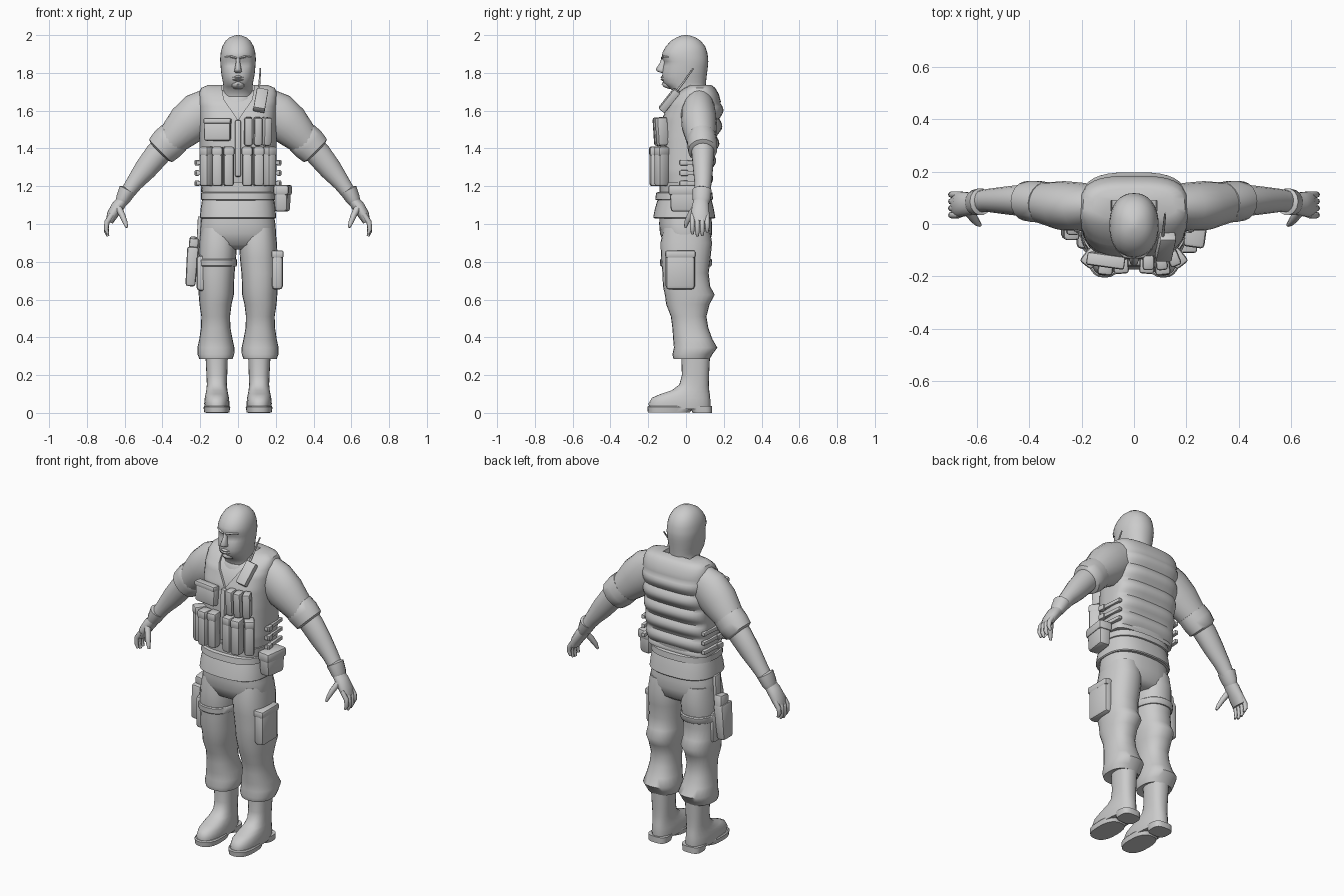
import bpy, bmesh, math
from mathutils import Vector, Euler

Y = Vector((0, 1, 0))


def finish(ob, angle=40):
    bpy.ops.object.select_all(action='DESELECT')
    ob.select_set(True)
    bpy.context.view_layer.objects.active = ob
    bpy.ops.object.shade_smooth_by_angle(angle=math.radians(angle))
    return ob


def to_object(name, bm, angle=40):
    bmesh.ops.recalc_face_normals(bm, faces=bm.faces[:])
    me = bpy.data.meshes.new(name)
    bm.to_mesh(me)
    bm.free()
    ob = bpy.data.objects.new(name, me)
    bpy.context.collection.objects.link(ob)
    return finish(ob, angle)


def loft(name, rings, s=1, angle=40):
    """Skin a list of point rings; s=-1 flips it to the other side."""
    bm = bmesh.new()
    vs = [[bm.verts.new((p[0] * s, p[1], p[2])) for p in r] for r in rings]
    n = len(vs[0])
    for a, b in zip(vs, vs[1:]):
        for i in range(n):
            bm.faces.new((a[i], a[(i + 1) % n], b[(i + 1) % n], b[i]))
    bm.faces.new(vs[0])
    bm.faces.new(vs[-1])
    return to_object(name, bm, angle)


def level(z, cx, yf, yb, rx, e=2.0, n=24, mid=None):
    """Horizontal superellipse ring reaching from y=yf to y=yb."""
    mid = (yf + yb) / 2 if mid is None else mid
    out = []
    for i in range(n):
        c, s = math.cos(2 * math.pi * i / n), math.sin(2 * math.pi * i / n)
        c, s = (math.copysign(abs(v) ** (2 / e), v) for v in (c, s))
        out.append((cx + rx * c, mid + s * ((yb - mid) if s > 0 else (mid - yf)), z))
    return out


def stack(name, rows, s=1, e=2.0, n=24, angle=40):
    return loft(name, [level(*r, e=e, n=n) for r in rows], s, angle)


def tube(name, path, s=1, n=14):
    """Sweep along points (x, y, z, radius in the xz plane, radius in y)."""
    pts = [Vector(p[:3]) for p in path]
    rings = []
    for i, p in enumerate(path):
        t = (pts[min(i + 1, len(pts) - 1)] - pts[max(i - 1, 0)]).normalized()
        a = Y.cross(t).normalized()
        b = t.cross(a)
        rings.append([pts[i] + a * p[3] * math.cos(2 * math.pi * k / n)
                      + b * p[4] * math.sin(2 * math.pi * k / n) for k in range(n)])
    return loft(name, rings, s, 50)


def box(name, loc, size, rot=(0, 0, 0), bevel=0.01, taper=1.0, s=1):
    bm = bmesh.new()
    bmesh.ops.create_cube(bm, size=1)
    for v in bm.verts:
        if v.co.z < 0:
            v.co.x *= taper
            v.co.y *= taper
        v.co = Vector(a * b for a, b in zip(v.co, size))
    bmesh.ops.bevel(bm, geom=bm.edges[:], offset=bevel, segments=2, profile=0.5, affect='EDGES')
    m = Euler([math.radians(a) for a in rot]).to_matrix()
    for v in bm.verts:
        v.co = m @ v.co + Vector(loc)
        v.co.x *= s
    return to_object(name, bm, 35)


# Head with neck, eye sockets pressed in
head = stack("head", [
    (1.60, 0, -.06, .12, .095), (1.67, 0, -.06, .105, .082), (1.71, 0, -.075, .103, .078),
    (1.728, 0, -.10, .104, .077), (1.75, 0, -.122, .106, .080), (1.78, 0, -.126, .109, .086),
    (1.81, 0, -.125, .113, .090), (1.835, 0, -.123, .116, .092), (1.86, 0, -.121, .118, .094),
    (1.88, 0, -.130, .117, .094), (1.91, 0, -.124, .112, .091), (1.94, 0, -.107, .102, .083),
    (1.97, 0, -.080, .078, .066), (1.988, 0, -.05, .05, .044), (1.998, 0, -.022, .02, .018),
    (2.0, 0, -.008, .006, .006)], e=2.2, n=32, angle=60)
for v in head.data.vertices:
    if v.co.y < -.05:
        d = ((abs(v.co.x) - .037) / .026) ** 2 + ((v.co.z - 1.853) / .018) ** 2
        v.co.y += .016 * math.exp(-d)
stack("nose", [(1.885, 0, -.128, -.10, .010), (1.85, 0, -.140, -.10, .012), (1.82, 0, -.160, -.10, .018),
               (1.808, 0, -.153, -.10, .020), (1.80, 0, -.13, -.10, .014)], n=12, angle=60)
stack("lips", [(1.755, 0, -.122, -.09, .02), (1.764, 0, -.135, -.09, .03), (1.77, 0, -.128, -.09, .033),
               (1.777, 0, -.135, -.09, .03), (1.788, 0, -.124, -.09, .018)], n=16)
stack("chin", [(1.715, 0, -.09, -.05, .02), (1.725, 0, -.118, -.05, .032), (1.74, 0, -.129, -.05, .034),
               (1.755, 0, -.122, -.05, .025)], n=16, angle=60)
for s in (1, -1):
    tube("brow", [(.008, -.126, 1.878, .006, .008), (.035, -.119, 1.886, .007, .010),
                  (.066, -.090, 1.884, .005, .008)], s, 8)

# Torso: shirt inside an armour vest with folds across the back and a V neck
KEYS = [(1.17, -.125, .125, .195), (1.28, -.14, .14, .203), (1.45, -.135, .172, .205), (1.56, -.125, .19, .205),
        (1.64, -.095, .187, .208), (1.69, -.05, .173, .207), (1.72, -.01, .155, .195), (1.735, .02, .135, .16)]


def torso_ring(z, inset=0.0, fold=0.0):
    for a, b in zip(KEYS, KEYS[1:]):
        if a[0] <= z <= b[0] + 1e-6:
            f = (z - a[0]) / (b[0] - a[0])
            yf, yb, rx = (a[k] + f * (b[k] - a[k]) for k in (1, 2, 3))
            return level(z, 0, yf + inset, yb + fold - inset, rx - inset, 3.0, 36, .06)


rings = []
for i in range(37):
    z = 1.17 + .48 * i / 36
    rings.append(torso_ring(z, 0, .024 * (abs(math.sin((z - 1.19) / .092 * math.pi)) - .6) if 1.19 < z < 1.65 else 0))
vest = loft("vest", rings + [torso_ring(z) for z in (1.67, 1.69, 1.705, 1.72, 1.735)])
cutter = loft("neck_cutter", [[(-.10, y, 1.80), (.10, y, 1.80), (.075, y, 1.66), (0, y, 1.55), (-.075, y, 1.66)]
                              for y in (-.3, .09)])
mod = vest.modifiers.new("neck", 'BOOLEAN')
mod.object, mod.operation, mod.solver = cutter, 'DIFFERENCE', 'EXACT'
bpy.context.view_layer.objects.active = vest
bpy.ops.object.modifier_apply(modifier="neck")
bpy.data.objects.remove(cutter)
finish(vest, 40)
loft("shirt", [torso_ring(z, .014) for z in (1.3, 1.45, 1.56, 1.64, 1.69, 1.71)])
stack("shirt_collar", [(1.62, 0, -.08, .13, .115), (1.665, 0, -.072, .12, .098), (1.675, 0, -.065, .113, .088)])

# Belt and waist skirt
stack("waist_skirt", [(1.03, 0, -.165, .15, .197), (1.035, 0, -.174, .155, .202), (1.08, 0, -.165, .147, .198),
                      (1.13, 0, -.15, .135, .19), (1.16, 0, -.14, .125, .187)], e=2.6, n=32)
stack("belt", [(1.125, 0, -.15, .13, .185), (1.13, 0, -.163, .143, .196), (1.165, 0, -.158, .14, .196),
               (1.17, 0, -.145, .13, .185)], e=2.6, n=32)
stack("lower_vest", [(1.15, 0, -.14, .12, .186), (1.22, 0, -.14, .13, .198)], e=2.8, n=32)

# Trousers: hips, then one leg per side
stack("hips", [(.865, 0, -.07, .09, .12), (.89, 0, -.115, .125, .19), (.95, 0, -.138, .138, .202),
               (1.0, 0, -.142, .138, .198), (1.06, 0, -.14, .13, .188)], e=2.5, n=32, angle=60)
for s, side in ((1, "left"), (-1, "right")):
    stack(side + "_trouser_leg", [
        (.98, .105, -.12, .125, .092), (.90, .106, -.135, .138, .100), (.82, .110, -.132, .13, .100),
        (.74, .114, -.125, .12, .096), (.67, .116, -.122, .128, .094), (.625, .115, -.112, .152, .093),
        (.575, .119, -.105, .125, .085), (.51, .118, -.08, .108, .076), (.45, .118, -.072, .118, .078),
        (.39, .117, -.068, .14, .088), (.345, .117, -.064, .166, .098), (.31, .117, -.072, .14, .097),
        (.285, .117, -.066, .125, .088), (.295, .115, -.03, .10, .060)], s, 2.3, 24, 60)
    # Boot with sole and heel
    stack(side + "_boot", [
        (.02, .112, -.195, .128, .064), (.05, .112, -.198, .130, .067), (.08, .112, -.180, .128, .064),
        (.10, .112, -.135, .126, .060), (.12, .112, -.075, .123, .056), (.15, .112, -.035, .121, .053),
        (.20, .112, -.022, .122, .055), (.32, .113, -.025, .128, .060)], s, 2.4, 24, 60)
    stack(side + "_sole", [(.002, .112, -.202, .02, .066), (.03, .112, -.205, .04, .071), (.036, .112, -.2, .05, .066)], s, 2.5)
    stack(side + "_heel", [(0, .112, .035, .138, .058), (.036, .112, .02, .138, .062)], s, 3)

    # Arm: sleeve, rolled cuff, forearm, glove
    tube(side + "_sleeve", [(.14, .07, 1.625, .10, .08), (.20, .066, 1.585, .118, .092), (.27, .07, 1.525, .112, .094),
                            (.33, .078, 1.465, .092, .082), (.37, .085, 1.425, .08, .075)], s, 20)
    tube(side + "_rolled_cuff", [(.335, .082, 1.462, .075, .07), (.34, .082, 1.457, .092, .078),
                                 (.375, .086, 1.423, .094, .080), (.41, .088, 1.388, .086, .076),
                                 (.418, .088, 1.38, .06, .06)], s, 18)
    tube(side + "_forearm", [(.38, .088, 1.42, .065, .062), (.43, .09, 1.365, .067, .060), (.49, .09, 1.29, .060, .053),
                             (.55, .09, 1.215, .045, .045), (.61, .085, 1.13, .034, .040)], s, 18)
    tube(side + "_glove_cuff", [(.583, .085, 1.18, .030, .035), (.585, .085, 1.178, .047, .052),
                                (.61, .082, 1.13, .038, .048), (.62, .08, 1.11, .03, .04)], s)
    tube(side + "_palm", [(.605, .08, 1.13, .028, .040), (.635, .077, 1.095, .034, .045), (.665, .075, 1.05, .030, .050),
                          (.682, .075, 1.01, .020, .045)], s)
    for k in range(4):
        y, drop = .034 + .026 * k, (.0, .012, .008, -.01)[k]
        tube(side + "_finger", [(.667, y, 1.05, .014, .012), (.694, y, 1.01, .014, .013),
                                (.698, y, .972 - drop, .012, .012), (.688, y, .947 - drop, .007, .007)], s, 8)
    tube(side + "_thumb", [(.635, .05, 1.09, .018, .018), (.612, .022, 1.045, .016, .017),
                           (.598, .004, 1.01, .013, .013), (.588, -.004, .982, .007, .007)], s, 8)

    # Vest shoulder pads and side straps with buckles
    for k in range(3):
        z = 1.215 + .055 * k
        box(side + "_side_strap", (.205, .045, z), (.022, .16, .022), (0, 0, 4), .004, s=s)
        box(side + "_strap_buckle", (.217, -.01, z), (.022, .04, .03), (0, 0, 4), .004, s=s)

    # Lower magazine pouches with flaps
    for x, y, r in ((.05, -.155, -4), (.108, -.160, 6), (.165, -.130, 38)):
        box(side + "_magazine_pouch", (x, y, 1.30), (.054, .065, .20), (0, 0, r), .014, s=s)
        box(side + "_pouch_flap", (x, y, 1.385), (.058, .070, .05), (0, 0, r), .012, s=s)

# Chest pouches: three narrow ones on the left, a wide one on the right
for x, y, r in ((.055, -.142, 0), (.105, -.142, 6), (.15, -.128, 22)):
    box("chest_pouch", (x, y, 1.49), (.045, .06, .15), (4, 0, r), .012)
box("wide_chest_pouch", (-.108, -.138, 1.495), (.14, .045, .11), (-4, 0, -8), .012)
box("wide_pouch_flap", (-.108, -.141, 1.545), (.146, .048, .03), (-4, 0, -8), .008)
box("vest_front_flap", (0, -.132, 1.40), (.03, .04, .30), (-2, 0, 0), .008)

# Radio and antenna on the left shoulder
box("radio", (.12, -.088, 1.655), (.062, .04, .135), (-38, 10, 0), .006)
tube("antenna", [(.108, -.06, 1.69, .006, .006), (.114, -.01, 1.755, .005, .005), (.119, .04, 1.825, .004, .004)], 1, 8)

# Belt pouch, thigh pocket and holster
box("belt_pouch", (.235, -.015, 1.13), (.075, .14, .13), (0, 0, -8), .016, .9)
box("belt_pouch_flap", (.237, -.015, 1.18), (.082, .15, .055), (0, 0, -8), .014)
box("thigh_pocket", (.208, -.03, .755), (.06, .155, .205), (0, 0, 0), .02)
box("thigh_pocket_flap", (.209, -.03, .84), (.064, .16, .04), (0, 0, 0), .01)
box("right_thigh_pocket", (-.195, -.02, .74), (.05, .15, .19), (0, 0, 0), .02)
box("holster", (-.245, -.01, .775), (.062, .105, .21), (0, 4, 0), .014, .85)
box("pistol_grip", (-.235, .0, .885), (.05, .075, .09), (8, 4, 0), .012)
box("holster_hanger", (-.208, .0, .93), (.02, .05, .22), (0, 3, 0), .005)
stack("holster_thigh_strap", [(.775, -.112, -.132, .131, .102), (.78, -.112, -.137, .136, .106),
                              (.81, -.112, -.139, .139, .106), (.815, -.112, -.134, .133, .102)], 1, 2.3)
